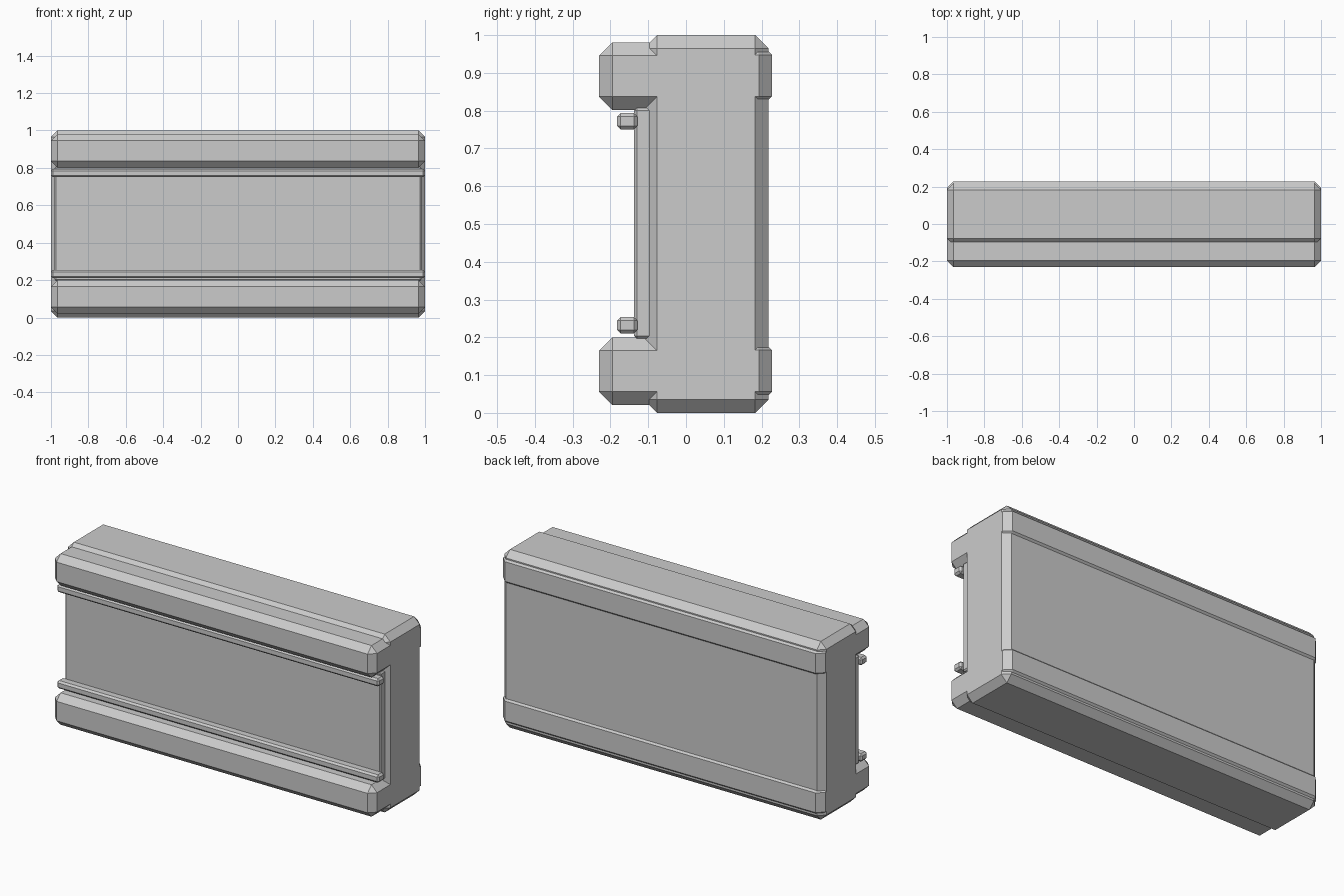
import bpy, bmesh
from mathutils import Vector

cube = bpy.data.objects.get("Cube")
if cube:
    bpy.data.objects.remove(cube, do_unlink=True)

grey = bpy.data.materials.new("plain_grey")
grey.use_nodes = True
colour = (0.6, 0.6, 0.6, 1)
grey.diffuse_color = colour
grey.node_tree.nodes["Principled BSDF"].inputs["Base Color"].default_value = colour


def bevel(bm, edges, width):
    bmesh.ops.bevel(bm, geom=edges, offset=width, offset_type='OFFSET',
                    segments=1, profile=0.5, affect='EDGES')


def is_upright(edge):
    d = edge.verts[0].co - edge.verts[1].co
    return abs(d.z) > 1e-5


def chamfered_box(name, half_x, y, z, chamfer, upright=None):
    """Box over the y and z ranges; upright sets a wider vertical-edge chamfer."""
    bm = bmesh.new()
    bmesh.ops.create_cube(bm, size=1)
    size = Vector((2 * half_x, y[1] - y[0], z[1] - z[0]))
    centre = Vector((0, sum(y) / 2, sum(z) / 2))
    for v in bm.verts:
        v.co = Vector(a * b for a, b in zip(v.co, size)) + centre
    if upright:
        bevel(bm, [e for e in bm.edges if is_upright(e)], upright)
        bevel(bm, [e for e in bm.edges if not is_upright(e)], chamfer)
    else:
        bevel(bm, bm.edges[:], chamfer)
    bmesh.ops.recalc_face_normals(bm, faces=bm.faces[:])
    mesh = bpy.data.meshes.new(name)
    bm.to_mesh(mesh)
    bm.free()
    mesh.materials.append(grey)
    obj = bpy.data.objects.new(name, mesh)
    bpy.context.collection.objects.link(obj)
    return obj


# Main slab and the raised front panel
chamfered_box("body", 1, (-0.112, 0.218), (0, 1), 0.035)
chamfered_box("front_panel", 0.98, (-0.137, -0.06), (0.197, 0.807), 0.007)

# Front rails, back bands and thin trim bars
for side, rail, band, bar in (
        ("upper", (0.802, 0.981), (0.828, 0.958), (0.75, 0.794)),
        ("lower", (0.021, 0.2), (0.046, 0.176), (0.21, 0.254))):
    chamfered_box(side + "_front_rail", 1, (-0.23, 0.1), rail, 0.035)
    chamfered_box(side + "_back_band", 1, (0.1, 0.228), band, 0.01, upright=0.035)
    chamfered_box(side + "_trim_bar", 1, (-0.183, -0.128), bar, 0.01)
